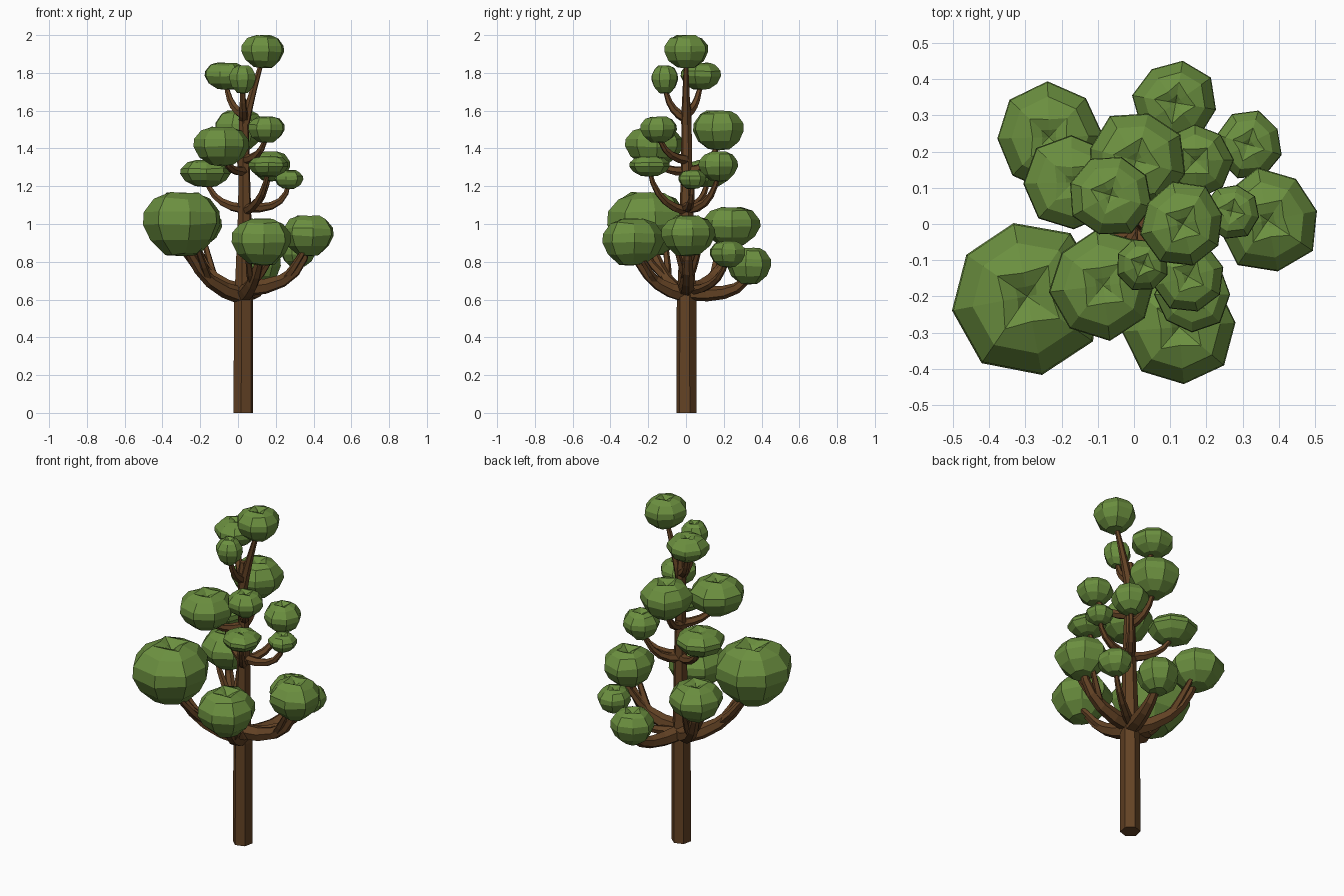
import bpy, bmesh, math, random
from mathutils import Vector

random.seed(4)


def material(name, rgb):
    m = bpy.data.materials.new(name)
    m.diffuse_color = (*rgb, 1)
    return m


BARK = material("bark brown", (0.125, 0.055, 0.018))
LEAF = material("leaf green", (0.147, 0.275, 0.05))


def finish(bm, name, mat):
    bmesh.ops.recalc_face_normals(bm, faces=bm.faces)
    me = bpy.data.meshes.new(name)
    bm.to_mesh(me)
    bm.free()
    me.materials.append(mat)
    ob = bpy.data.objects.new(name, me)
    bpy.context.collection.objects.link(ob)
    return ob


def bridge(bm, rings):
    for a, b in zip(rings, rings[1:]):
        n = len(a)
        for i in range(n):
            bm.faces.new((a[i], a[(i + 1) % n], b[(i + 1) % n], b[i]))


# Tapered tube along a path, used for the trunk and all limbs
def tube(name, pts, radii, sides=6):
    bm = bmesh.new()
    pts = [Vector(p) for p in pts]
    rings = []
    for k, (p, r) in enumerate(zip(pts, radii)):
        t = (pts[min(k + 1, len(pts) - 1)] - pts[max(k - 1, 0)]).normalized()
        q = Vector((0, 0, 1)).rotation_difference(t)
        ang = [math.tau * (i + 0.3) / sides for i in range(sides)]
        rings.append([bm.verts.new(p + q @ Vector((r * math.cos(a), r * math.sin(a), 0)))
                      for a in ang])
    bridge(bm, rings)
    bm.faces.new(rings[0])
    bm.faces.new(rings[-1])
    return finish(bm, name, BARK)


def bezier(a, c, b, t):
    return a * (1 - t) ** 2 + c * 2 * t * (1 - t) + b * t * t


# Faceted leaf clump: eight-sided rings with a star-shaped dent on top
PROFILE = [(0.42, 0.03), (0.8, 0.24), (0.99, 0.5), (0.97, 0.68), (0.72, 0.9), (0.42, 0.99), (0.17, 0.93)]


def clump(name, x, y, r, z0, z1):
    bm = bmesh.new()
    n, turn = 8, random.random()
    wob = [random.uniform(0.96, 1.07) for _ in range(n)]
    rings = []
    for k, (pr, pz) in enumerate(PROFILE):
        ring = []
        for i in range(n):
            a = math.tau * (i + turn) / n
            rr = r * pr * wob[i]
            if k >= 5:
                rr *= 1.15 if i % 2 else 0.75
            z = z0 + (z1 - z0) * (pz + random.uniform(-0.02, 0.02))
            ring.append(bm.verts.new((x + rr * math.cos(a), y + rr * math.sin(a), min(z, z1))))
        rings.append(ring)
    bridge(bm, rings)
    for ring, pz in ((rings[0], 0.0), (rings[-1], 0.86)):
        pole = bm.verts.new((x, y, z0 + (z1 - z0) * pz))
        for i in range(n):
            bm.faces.new((ring[i], ring[(i + 1) % n], pole))
    return finish(bm, name, LEAF)


# Trunk
tube("trunk", [(0.028, 0.003, 0), (0.03, 0.003, 0.6), (0.03, 0.003, 0.72), (0.035, 0.003, 1.05),
               (0.033, 0.003, 1.3), (0.03, 0.003, 1.6), (0.03, 0.003, 1.66)],
     [0.055, 0.053, 0.046, 0.037, 0.031, 0.026, 0.018])

# Leaf clumps: x, y, radius, bottom z, top z
CLUMPS = [
    (-0.295, -0.2, 0.213, 0.83, 1.17), (0.125, -0.285, 0.163, 0.78, 1.03),
    (0.37, 0.01, 0.142, 0.83, 1.045), (-0.235, 0.24, 0.148, 0.88, 1.09),
    (0.115, 0.335, 0.118, 0.68, 0.875), (0.315, 0.22, 0.093, 0.77, 0.91),
    (-0.085, -0.17, 0.15, 1.305, 1.515), (-0.17, 0.115, 0.132, 1.195, 1.34),
    (0.17, 0.175, 0.103, 1.225, 1.385), (0.27, 0.035, 0.077, 1.185, 1.285),
    (0.16, -0.195, 0.105, 1.25, 1.36), (0.15, -0.145, 0.102, 1.43, 1.57),
    (0.005, 0.175, 0.136, 1.39, 1.6), (0.135, 0, 0.117, 1.825, 2.0),
    (-0.065, 0.08, 0.115, 1.71, 1.855), (0.025, -0.112, 0.073, 1.69, 1.84)]

# Limb for each clump: start point, bend point
LIMBS = [
    (0.02, 0, 0.62, -0.22, -0.13, 0.67), (0.03, -0.01, 0.63, 0.09, -0.2, 0.66),
    (0.03, 0, 0.66, 0.34, 0.01, 0.66), (0.02, 0.01, 0.64, -0.19, 0.2, 0.68),
    (0.03, 0.01, 0.64, 0.13, 0.3, 0.6), (0.05, 0.03, 0.65, 0.26, 0.18, 0.66),
    (0.03, 0, 1.28, -0.06, -0.14, 1.27), (0.03, 0, 1.08, -0.14, 0.1, 1.1),
    (0.04, 0.01, 1.08, 0.13, 0.14, 1.08), (0.04, 0, 1.09, 0.25, 0.03, 1.06),
    (0.04, 0, 1.07, 0.13, -0.16, 1.1), (0.04, 0, 1.34, 0.13, -0.12, 1.35),
    (0.03, 0.01, 1.28, 0.01, 0.15, 1.29), (0.035, 0, 1.53, 0.07, 0, 1.68),
    (0.03, 0, 1.58, -0.05, 0.06, 1.61), (0.03, 0, 1.56, 0.025, -0.1, 1.6)]

for k, ((x, y, r, z0, z1), limb) in enumerate(zip(CLUMPS, LIMBS), 1):
    clump(f"leaf_clump_{k}", x, y, r, z0, z1)
    a, c = Vector(limb[:3]), Vector(limb[3:])
    b = Vector((x, y, z0 + 0.35 * (z1 - z0)))
    base = 0.047 if k <= 5 else 0.028
    steps = [i / 5 for i in range(6)]
    tube(f"limb_{k}", [bezier(a, c, b, t) for t in steps],
         [base * (1 - 0.62 * t) for t in steps])
    # Side twigs under the widest low clumps
    if k <= 4:
        fork = bezier(a, c, b, 0.42)
        side = (b - a).cross(Vector((0, 0, 1))).normalized() * r * 0.45
        for j, s in enumerate((side, -side)):
            tip = b + s
            bend = fork.lerp(tip, 0.5) + s * 0.2 - Vector((0, 0, 0.03))
            tube(f"twig_{k}_{j + 1}", [bezier(fork, bend, tip, t) for t in (0, 0.35, 0.7, 1)],
                 [0.024, 0.02, 0.016, 0.012], 5)
